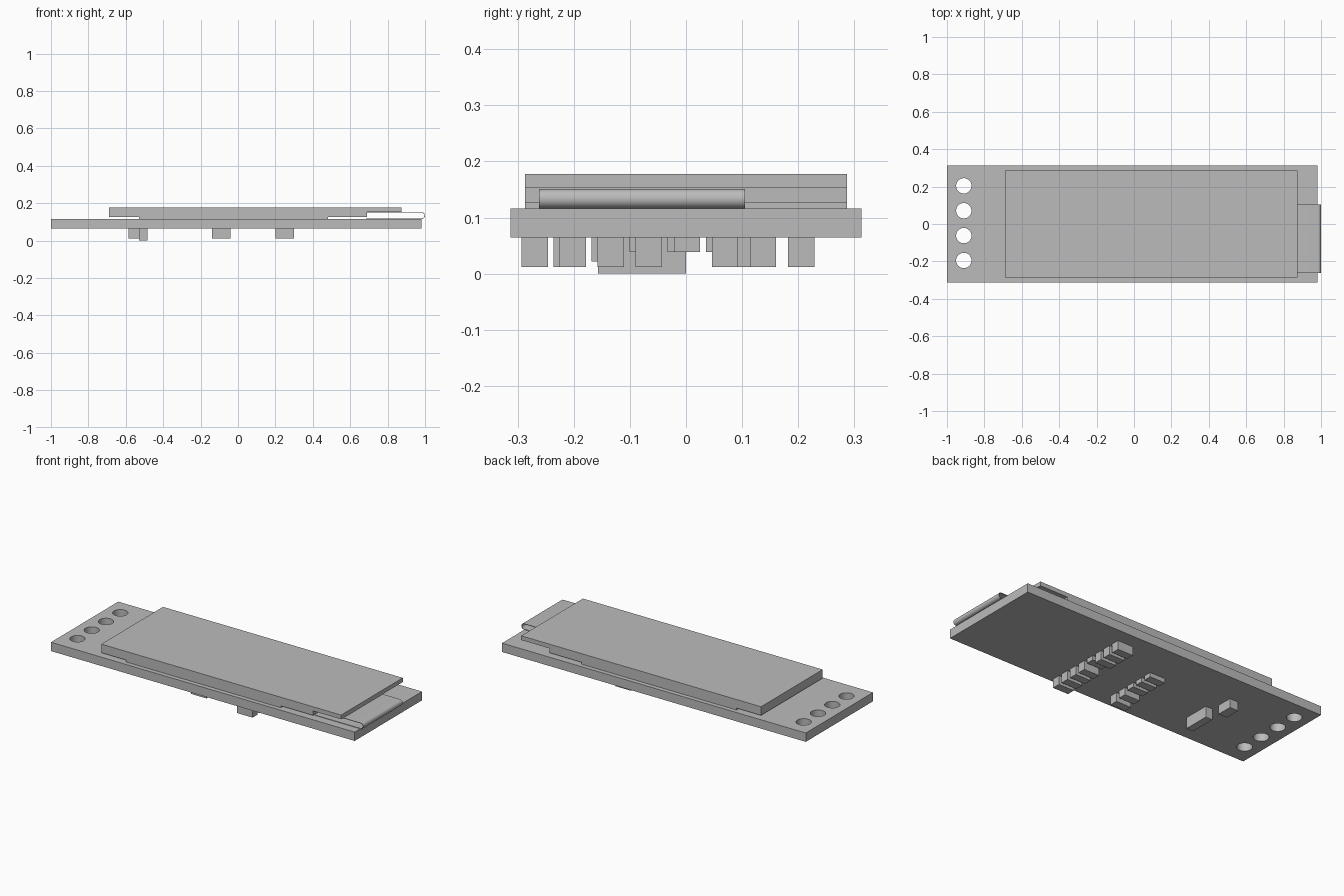
import bpy
import math

if "Cube" in bpy.data.objects:
    bpy.data.objects.remove(bpy.data.objects["Cube"])

grey = bpy.data.materials.new("plain_grey")
grey.use_nodes = True
COLOUR = (0.5, 0.5, 0.5, 1)
grey.diffuse_color = COLOUR
grey.node_tree.nodes["Principled BSDF"].inputs["Base Color"].default_value = COLOUR

BOARD_BOTTOM, BOARD_TOP = 0.064, 0.116


def box(name, x, y, z):
    """Box spanning the given (low, high) ranges."""
    spans = (x, y, z)
    bpy.ops.mesh.primitive_cube_add(size=1, location=[sum(s) / 2 for s in spans])
    ob = bpy.context.object
    ob.name = name
    ob.scale = [s[1] - s[0] for s in spans]
    bpy.ops.object.transform_apply(location=False, rotation=False, scale=True)
    ob.data.materials.append(grey)
    return ob


# Circuit board with four pin holes
board = box("circuit_board", (-1, 0.98), (-0.313, 0.313), (BOARD_BOTTOM, BOARD_TOP))
for i in range(4):
    bpy.ops.mesh.primitive_cylinder_add(vertices=48, radius=0.041, depth=0.3,
                                        location=(-0.91, -0.195 + 0.133 * i, 0.09))
    cutter = bpy.context.object
    cutter.hide_render = True
    cut = board.modifiers.new("pin_hole", "BOOLEAN")
    cut.operation = "DIFFERENCE"
    cut.solver = "EXACT"
    cut.object = cutter
    bpy.context.view_layer.objects.active = board
    bpy.ops.object.modifier_apply(modifier=cut.name)
    bpy.data.objects.remove(cutter)
bpy.ops.object.select_all(action="DESELECT")
board.select_set(True)
bpy.ops.object.shade_smooth_by_angle()

# Display: two glass layers on an adhesive pad
WIDTH = (-0.287, 0.287)
box("display_upper_glass", (-0.69, 0.873), WIDTH, (0.153, 0.178))
box("display_lower_glass", (-0.69, 0.69), WIDTH, (0.127, 0.153))
box("adhesive_pad", (-0.53, 0.48), WIDTH, (BOARD_TOP, 0.127))

# Ribbon cable folded under the display
r, thick = 0.0175, 0.003
mid, bend = BOARD_TOP + r, 1 - r
turn = [math.pi * (0.5 - k / 16) for k in range(17)]
path = [(0.69, mid + r)]
path += [(bend + r * math.cos(a), mid + r * math.sin(a)) for a in turn]
path += [(0.685, mid - r)]
ribbon_y = (-0.262, 0.105)
verts = [(x, y, z) for x, z in path for y in ribbon_y]
faces = [(2 * i, 2 * i + 1, 2 * i + 3, 2 * i + 2) for i in range(len(path) - 1)]
mesh = bpy.data.meshes.new("ribbon_cable")
mesh.from_pydata(verts, [], faces)
mesh.materials.append(grey)
ribbon = bpy.data.objects.new("ribbon_cable", mesh)
bpy.context.collection.objects.link(ribbon)
bpy.ops.object.select_all(action="DESELECT")
ribbon.select_set(True)
bpy.context.view_layer.objects.active = ribbon
solid = ribbon.modifiers.new("thickness", "SOLIDIFY")
solid.thickness = thick
# Sheet thickens towards the inside of the fold
mesh.update()
solid.offset = -1 if mesh.polygons[0].normal.z > 0 else 1
bpy.ops.object.modifier_apply(modifier=solid.name)
bpy.ops.object.shade_smooth_by_angle()

# Small components on the underside, in two rows
PITCH, SIZE = 0.0678, 0.047


def component_row(name, x, start, bottoms):
    for i, bottom in enumerate(bottoms):
        y = start + PITCH * i
        box(f"{name}_{i + 1}", x, (y, y + SIZE), (bottom, BOARD_BOTTOM))


TALL, MEDIUM, LOW = 0.012, 0.022, 0.039
component_row("capacitor", (0.2, 0.3), -0.293, [TALL] * 4 + [LOW] + [TALL] * 3)
component_row("resistor", (-0.14, -0.04), -0.236, [TALL, MEDIUM] + [LOW] * 3)

# Two separate chips near the pin holes
box("regulator_chip", (-0.53, -0.485), (-0.157, 0), (0, BOARD_BOTTOM))
box("diode_chip", (-0.585, -0.53), (0.048, 0.14), (TALL, BOARD_BOTTOM))
